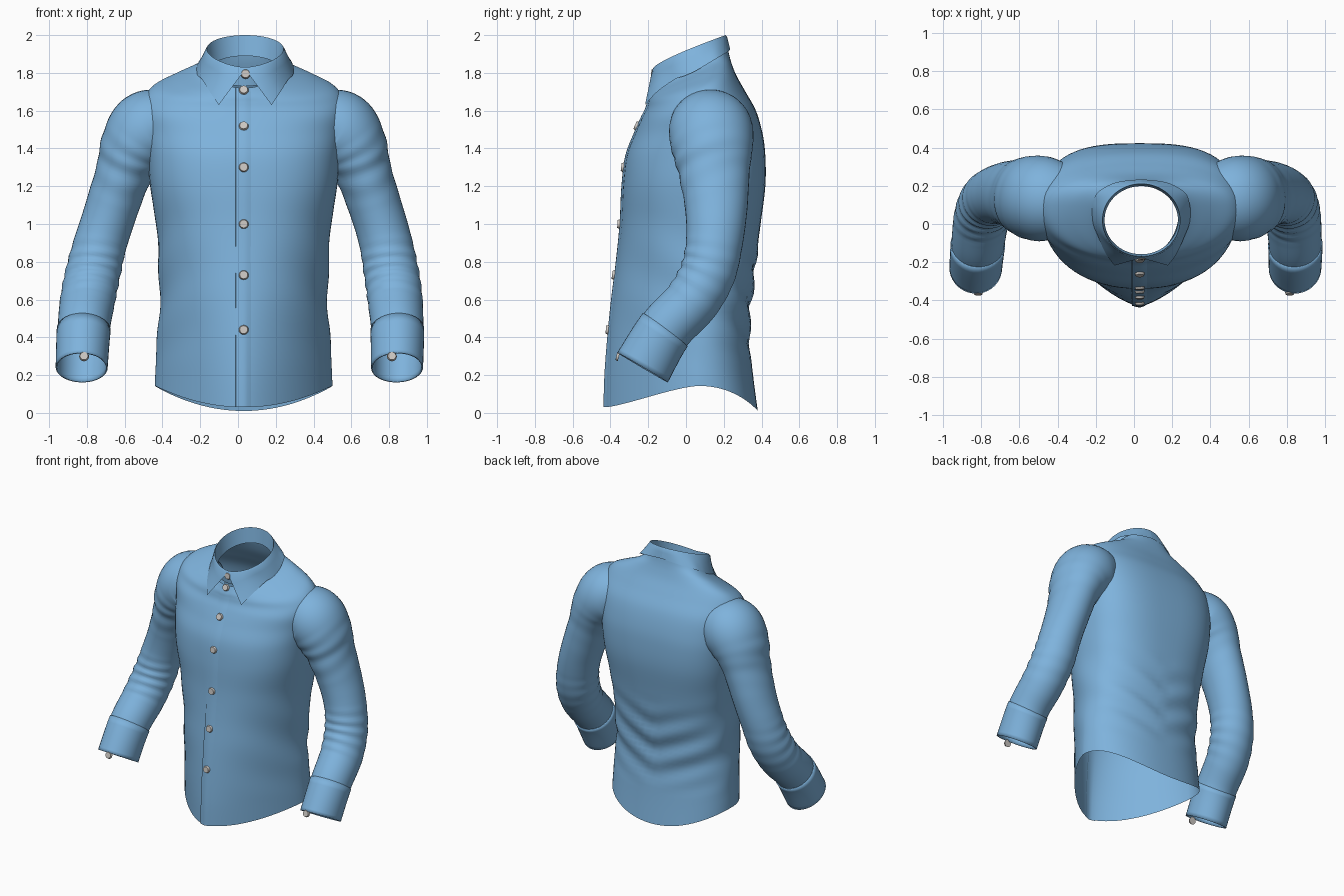
import bpy, bmesh, math
from mathutils import Vector, Matrix

cube = bpy.data.objects.get("Cube")
if cube:
    bpy.data.objects.remove(cube, do_unlink=True)

CX = 0.03          # centre line of the body
CY = 0.07          # depth at which the body is widest


def material(name, rgb):
    m = bpy.data.materials.new(name)
    m.use_nodes = True
    m.diffuse_color = (*rgb, 1)
    m.node_tree.nodes["Principled BSDF"].inputs["Base Color"].default_value = (*rgb, 1)
    return m


BLUE = material("sky blue cloth", (0.21, 0.45, 0.72))
GREY = material("warm grey button", (0.60, 0.57, 0.54))


def finish(bm, name, mat, angle=50, thickness=0):
    bmesh.ops.recalc_face_normals(bm, faces=bm.faces)
    mesh = bpy.data.meshes.new(name)
    bm.to_mesh(mesh)
    bm.free()
    ob = bpy.data.objects.new(name, mesh)
    bpy.context.collection.objects.link(ob)
    mesh.materials.append(mat)
    bpy.ops.object.select_all(action='DESELECT')
    ob.select_set(True)
    bpy.context.view_layer.objects.active = ob
    bpy.ops.object.shade_smooth_by_angle(angle=math.radians(angle))
    if thickness:
        mod = ob.modifiers.new("cloth thickness", 'SOLIDIFY')
        mod.thickness = thickness
        mod.offset = -1
    return ob


def loft(rows, name, mat, closed=True, **kw):
    """Skin a list of point rows with quads."""
    bm = bmesh.new()
    grid = [[bm.verts.new(p) for p in row] for row in rows]
    n = len(grid[0])
    for a, b in zip(grid, grid[1:]):
        for i in range(n if closed else n - 1):
            j = (i + 1) % n
            bm.faces.new((a[i], a[j], b[j], b[i]))
    return finish(bm, name, mat, **kw)


def sample(table, t):
    """Smooth spline through the rows of a table."""
    last = len(table) - 1
    i = min(int(t), last - 1)
    f = t - i
    p0, p1, p2, p3 = (table[min(max(k, 0), last)] for k in range(i - 1, i + 3))
    return [b + 0.5 * f * (c - a + f * (2*a - 5*b + 4*c - d + f * (3*(b - c) + d - a)))
            for a, b, c, d in zip(p0, p1, p2, p3)]


def window(v, lo, hi):
    return math.sin(math.pi * (v - lo) / (hi - lo)) if lo < v < hi else 0


# Body rings: front z, back z, front y, back y, half width, front and back roundness
BODY = [
    (.03, .01, -.43, .38, .47, 1.45, 2.2), (.2, .2, -.425, .355, .465, 1.5, 2.2),
    (.4, .4, -.41, .335, .455, 1.6, 2.2), (.6, .6, -.39, .345, .445, 1.75, 2.3),
    (.8, .8, -.365, .37, .45, 1.9, 2.4), (1, 1, -.345, .395, .465, 2.1, 2.6),
    (1.2, 1.2, -.335, .42, .495, 2.3, 2.8), (1.36, 1.36, -.315, .42, .51, 2.3, 2.9),
    (1.48, 1.48, -.27, .405, .525, 2.2, 2.8), (1.56, 1.6, -.235, .37, .535, 2.2, 2.7),
    (1.61, 1.7, -.21, .315, .53, 2, 2.5), (1.645, 1.78, -.2, .27, .48, 2, 2.5),
    (1.67, 1.84, -.195, .245, .37, 2, 2.5), (1.695, 1.89, -.185, .23, .26, 2, 2.5),
    (1.72, 1.94, -.175, .22, .205, 2, 2.5)]


def body_point(t, x, y):
    """Place a ring point, raising the hem at the sides and adding soft folds."""
    zf, zb, yf, yb, hw = sample(BODY, t)[:5]
    z = zf + (zb - zf) * (y - yf) / (yb - yf)
    z += 0.13 * (x / hw) ** 2 * max(0, 1 - z / 0.5)
    back = max(0, (y - CY) / (yb - CY))
    y += 0.012 * back * window(z, .25, .95) * math.sin(32 * z - 14 * abs(x))
    x *= 1 + 0.012 * window(z, .2, 1.1) * math.sin(18 * z + 10 * y)
    return (CX + x, y, z)


def body_ring(t, count=72):
    zf, zb, yf, yb, hw, pf, pb = sample(BODY, t)
    ring = []
    for k in range(count):
        a = 2 * math.pi * k / count
        s, c = math.sin(a), math.cos(a)
        p = pf if c > 0 else pb
        x = hw * math.copysign(abs(s) ** (2 / p), s)
        y = CY + ((yf - CY) if c > 0 else (yb - CY)) * abs(c) ** (2 / p)
        ring.append(body_point(t, x, y))
    return ring


def front_point(t, x, lift=0):
    zf, zb, yf, yb, hw, pf, pb = sample(BODY, t)
    y = CY + (yf - CY) * (1 - abs(x / hw) ** pf) ** (1 / pf)
    px, py, pz = body_point(t, x, y)
    return Vector((px, py - lift, pz))


SPAN = len(BODY) - 1
STEPS = 6
loft([body_ring(k / STEPS) for k in range(SPAN * STEPS + 1)], "shirt_body", BLUE)

# Button placket: raised on its free edge, flush on the sewn edge
strip = [(-.042, 0), (-.04, .007), (-.02, .007), (0, .007), (.02, .005), (.045, -.002)]
loft([[front_point(k / STEPS, x, lift) for x, lift in strip]
      for k in range(SPAN * STEPS + 1)], "button_placket", BLUE, closed=False, angle=35)


def button(name, pos, normal):
    bm = bmesh.new()
    bmesh.ops.create_cone(bm, cap_ends=True, segments=20, radius1=.026, radius2=.021, depth=.014)
    turn = Vector(normal).to_track_quat('Z', 'Y').to_matrix().to_4x4()
    bmesh.ops.transform(bm, matrix=Matrix.Translation(pos) @ turn, verts=bm.verts)
    finish(bm, name, GREY, angle=30)


# Front buttons
profile = [front_point(k / 20, 0, .011) for k in range(SPAN * 20 + 1)]
for n, z in enumerate((1.71, 1.52, 1.30, 1.005, .73, .44)):
    k = min(range(1, len(profile) - 1), key=lambda i: abs(profile[i].z - z))
    d = profile[k + 1] - profile[k - 1]
    button(f"front_button_{n + 1}", profile[k], (0, -d.z, d.y))
button("neck_button", (CX + .01, -.178, 1.795), (0, -1, .1))

# Collar: inner stand, fold line and turned-down leaf with points
LEAF = [(.14, -.217, 1.63), (.187, -.152, 1.70), (.228, -.06, 1.765), (.25, -.005, 1.785),
        (.257, .05, 1.81), (.252, .11, 1.845), (.225, .168, 1.88), (.13, .218, 1.91),
        (0, .234, 1.925)]


def collar_column(a, side):
    s, c = math.sin(a), math.cos(a)
    h = (1 - c) / 2
    stand = Vector((.192 * s, .02 - .178 * c, 1.73 + .16 * h))
    fold = Vector((.203 * s, .02 - .19 * c, 1.83 + .17 * h ** .8))
    roll = fold + Vector((.008 * s, -.008 * c, -.012))
    leaf = Vector(sample(LEAF, a / math.pi * (len(LEAF) - 1)))
    column = [stand, stand.lerp(fold, .6), fold] + [roll.lerp(leaf, f) for f in (0, .33, .67, 1)]
    return [(CX + .008 + side * p.x, p.y, p.z) for p in column]


for side, label in ((1, "left"), (-1, "right")):
    loft([collar_column(math.pi * k / 40, side) for k in range(41)],
         f"{label}_collar", BLUE, closed=False, angle=60)

# Sleeve path: distance from centre, y, z, side radius, depth radius
SLEEVE = [
    (.38, .11, 1.54, .17, .19), (.5, .13, 1.5, .21, .222), (.58, .14, 1.4, .185, .215),
    (.635, .15, 1.27, .15, .188), (.7, .16, 1.08, .14, .165), (.755, .15, .9, .14, .15),
    (.79, .115, .74, .145, .147), (.815, .03, .59, .145, .145), (.83, -.11, .44, .138, .143),
    (.835, -.23, .24, .133, .15)]
CUFF = len(SLEEVE) - 2


def sleeve_ring(t, side, grow=1.0, count=40):
    x, y, z, ru, rv = sample(SLEEVE, t)
    ahead = Vector(sample(SLEEVE, min(t + .05, CUFF + 1))[:3])
    behind = Vector(sample(SLEEVE, max(t - .05, 0))[:3])
    axis = (ahead - behind).normalized()
    depth = Vector((0, 1, 0))
    depth = (depth - axis * depth.dot(axis)).normalized()
    across = depth.cross(axis)
    ring = []
    for k in range(count):
        a = 2 * math.pi * k / count
        # creases gather at the elbow and under the arm
        crease = .035 * window(t, 4.8, 7.4) * math.sin(13 * t + 2 * math.cos(a))
        crease += .02 * window(t, 1.5, 4) * math.sin(9 * t + 3 * math.sin(a))
        g = grow + crease * (.6 - .4 * math.sin(a))
        p = Vector((x, y, z)) + across * (ru * g * math.cos(a)) + depth * (rv * g * math.sin(a))
        ring.append((side * p.x + CX * min(1, z), p.y, p.z))
    return ring


for side, label in ((1, "left"), (-1, "right")):
    loft([sleeve_ring(k / 10, side) for k in range(CUFF * 10 + 2)], f"{label}_sleeve", BLUE)
    loft([sleeve_ring(CUFF + k / 6, side, 1.035) for k in range(7)],
         f"{label}_cuff", BLUE, thickness=.008)
    button(f"{label}_cuff_button", (side * .815, -.362, .30), (0, -1, .25))
